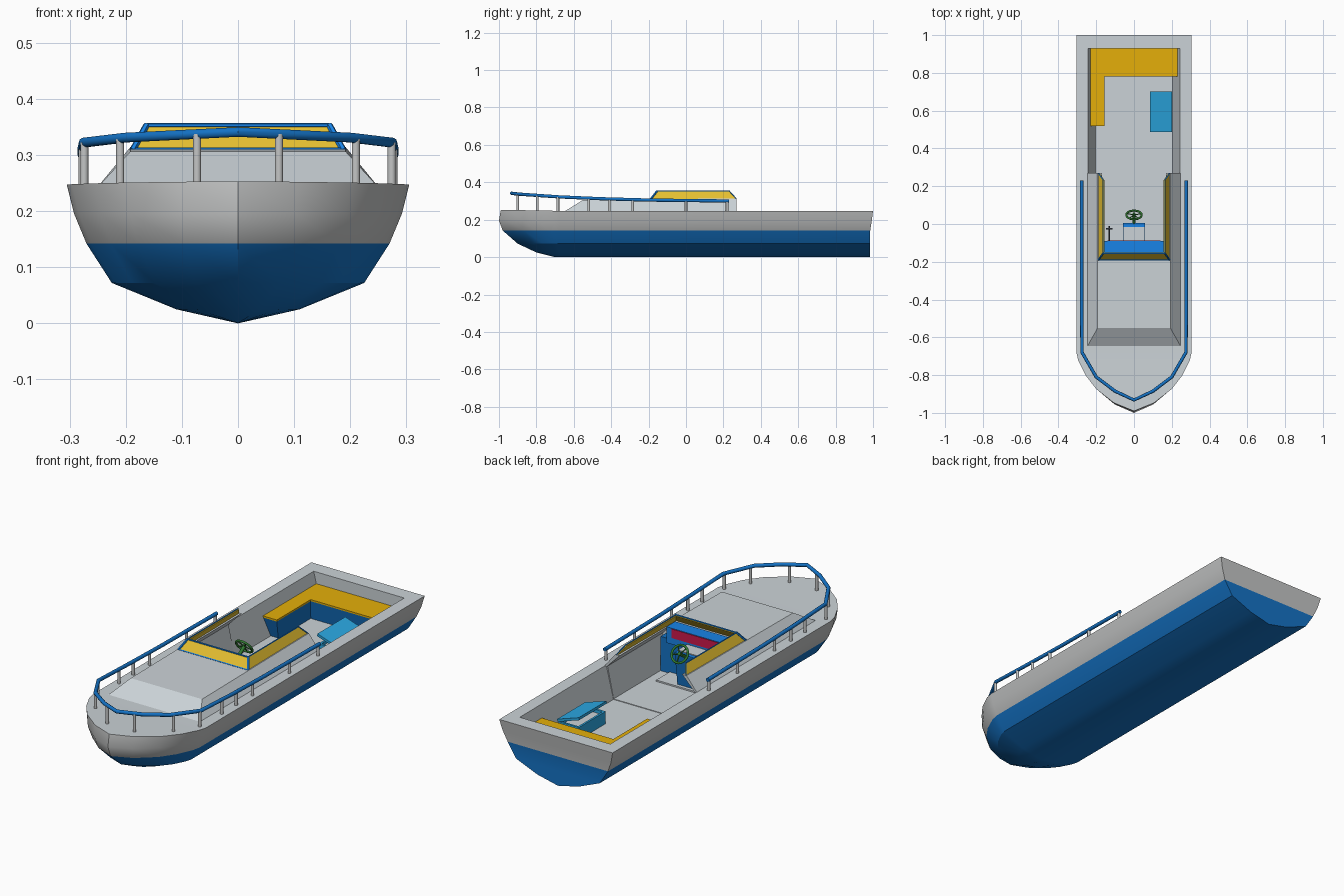
import bpy, bmesh, math
from mathutils import Vector

if "Cube" in bpy.data.objects:
    bpy.data.objects.remove(bpy.data.objects["Cube"])

def mat(name, c):
    m = bpy.data.materials.new(name)
    m.diffuse_color = (*c, 1)
    m.use_nodes = True
    m.node_tree.nodes["Principled BSDF"].inputs["Base Color"].default_value = m.diffuse_color
    return m

GREY = mat("grey", (.55, .56, .56))
DECK = mat("deck grey", (.60, .65, .68))
BLUE = mat("hull blue", (.007, .17, .56))
BRIGHT = mat("bright blue", (.01, .25, .87))
GLASS = mat("yellow glass", (.78, .52, .03))
CUSHION = mat("amber cushion", (.78, .43, .003))
SKY = mat("light blue", (.025, .40, .78))
RED = mat("crimson", (.60, .01, .07))
GREEN = mat("green", (.03, .20, .03))
DARK = mat("dark grey", (.04, .05, .07))

def finish(name, bm, mats, smooth=None):
    bmesh.ops.remove_doubles(bm, verts=bm.verts, dist=1e-5)
    bmesh.ops.recalc_face_normals(bm, faces=bm.faces)
    me = bpy.data.meshes.new(name)
    bm.to_mesh(me)
    bm.free()
    ob = bpy.data.objects.new(name, me)
    bpy.context.collection.objects.link(ob)
    for m in mats:
        me.materials.append(m)
    if smooth:
        bpy.ops.object.select_all(action='DESELECT')
        ob.select_set(True)
        bpy.context.view_layer.objects.active = ob
        bpy.ops.object.shade_smooth_by_angle(angle=math.radians(smooth))
    return ob

def hexa(name, low, high, mats, index=0):
    """Solid between two four-cornered loops."""
    bm = bmesh.new()
    a = [bm.verts.new(p) for p in low]
    b = [bm.verts.new(p) for p in high]
    bm.faces.new(a)
    bm.faces.new(b)
    for i in range(4):
        j = (i + 1) % 4
        bm.faces.new((a[i], a[j], b[j], b[i]))
    for f in bm.faces:
        f.material_index = index
    return finish(name, bm, mats if isinstance(mats, list) else [mats])

def rect(x0, x1, y0, y1, z, z2=None):
    z2 = z if z2 is None else z2
    return [(x0, y0, z), (x1, y0, z), (x1, y1, z2), (x0, y1, z2)]

def box(name, x0, x1, y0, y1, z0, z1, m):
    return hexa(name, rect(x0, x1, y0, y1, z0), rect(x0, x1, y0, y1, z1), m)

def slab(name, pts, offset, m):
    o = Vector(offset)
    return hexa(name, pts, [Vector(p) + o for p in pts], m)

def rod(name, a, b, r, m, sides=10):
    a, b = Vector(a), Vector(b)
    bm = bmesh.new()
    bmesh.ops.create_cone(bm, cap_ends=True, segments=sides, radius1=r, radius2=r, depth=(b - a).length)
    q = (b - a).to_track_quat('Z', 'Y')
    for v in bm.verts:
        v.co = q @ v.co + (a + b) / 2
    return finish(name, bm, [m], 50)

def sweep(name, pts, r, m, sides=10):
    """Round tube along a path."""
    pts = [Vector(p) for p in pts]
    n = len(pts)
    bm = bmesh.new()
    rings = []
    for i, p in enumerate(pts):
        t = (pts[min(i + 1, n - 1)] - pts[max(i - 1, 0)]).normalized()
        s = t.cross(Vector((0, 0, 1))).normalized()
        u = s.cross(t)
        rings.append([bm.verts.new(p + r * (s * math.cos(k * math.tau / sides) + u * math.sin(k * math.tau / sides)))
                      for k in range(sides)])
    for a, b in zip(rings, rings[1:]):
        for k in range(sides):
            l = (k + 1) % sides
            bm.faces.new((a[k], a[l], b[l], b[k]))
    bm.faces.new(rings[0])
    bm.faces.new(rings[-1])
    return finish(name, bm, [m], 40)

# Hull: horizontal outlines lofted from keel to deck (z, half width, bow y, stern y)
LEVELS = [(0, 0, -.70, .985), (.025, .11, -.80, .985), (.072, .225, -.90, .985),
          (.142, .27, -.98, .985), (.195, .292, -1.0, .993), (.247, .305, -.99, 1.0)]
BOW = [(1, 0), (.97, .13), (.84, .39), (.66, .62), (.35, .86), (0, 1)]
bm = bmesh.new()
rings = []
for z, w, bow, stern in LEVELS:
    half = [(w, stern)] + [(w * u, -.68 + (bow + .68) * t) for u, t in BOW]
    full = half + [(-x, y) for x, y in half[-2::-1]]
    rings.append([bm.verts.new((x, y, z + (.006 * max(0, (-y - .67) / .32) if z > .24 else 0))) for x, y in full])
n = len(rings[0])
for i, (a, b) in enumerate(zip(rings, rings[1:])):
    for k in range(n):
        l = (k + 1) % n      # the last face closes the transom
        if i == 0 and k == n - 1:
            f = bm.faces.new((a[k], b[l], b[k]))
        else:
            f = bm.faces.new((a[k], a[l], b[l], b[k]))
        f.material_index = 1 if i < 3 else 0
top = rings[-1]
for k in range(n // 2):
    j = n - 1 - k
    f = bm.faces.new([top[k], top[k + 1], top[j - 1], top[j]] if k + 1 != j - 1 else [top[k], top[k + 1], top[j]])
    f.material_index = 2
HULL = [GREY, BLUE, DECK]
hull = finish("hull", bm, HULL, 28)

# Cabin with a sloped front and sides
cabin = hexa("cabin", rect(-.256, .256, -.663, .27, .236),
             rect(-.192, .192, -.55, .27, .306, .314), DECK)

# Cockpit and helm openings
well = hexa("well_cutter", rect(-.205, .205, .265, .93, .09), rect(-.247, .247, .265, .93, .26), HULL, 2)
helm = hexa("helm_cutter", rect(-.204, .204, -.157, .28, .093), rect(-.238, .238, -.157, .28, .251), HULL, 2)
roof = hexa("roof_cutter", rect(-.25, .25, -.157, .30, .23), rect(-.143, .143, -.157, .30, .34), DECK)

def cut(ob, cutter):
    md = ob.modifiers.new("cut", 'BOOLEAN')
    md.operation = 'DIFFERENCE'
    md.solver = 'EXACT'
    md.object = cutter
    bpy.context.view_layer.objects.active = ob
    bpy.ops.object.modifier_apply(modifier=md.name)

cut(hull, well)
cut(hull, helm)
cut(cabin, roof)
for c in (well, helm, roof):
    bpy.data.objects.remove(c)

# Windscreen: tinted panes and a blue frame
def wp(s, i):
    return [(s * .188, -.19, .308), (s * .163, -.155, .353), (s * .163, .232, .353), (s * .188, .268, .313)][i]
slab("front_pane", [wp(-1, 0), wp(1, 0), wp(1, 1), wp(-1, 1)], (0, .006, -.003), GLASS)
rod("front_frame_bottom", wp(-1, 0), wp(1, 0), .005, BRIGHT, 6)
rod("front_frame_top", wp(-1, 1), wp(1, 1), .004, BRIGHT, 6)
for s, side in ((-1, "left"), (1, "right")):
    slab(side + "_pane", [wp(s, i) for i in range(4)], (-s * .006, 0, -.003), GLASS)
    rod(side + "_frame_corner", wp(s, 0), wp(s, 1), .006, BRIGHT, 6)
    a, b = Vector(wp(s, 1)), Vector(wp(s, 2))
    rod(side + "_frame_top", a, b, .003, BRIGHT, 6)
    rod(side + "_frame_rear", b, wp(s, 3), .003, BRIGHT, 6)

# Dashboard, bulkhead and console
box("bulkhead", -.203, .203, -.159, -.095, .088, .26, BLUE)
box("dashboard", -.168, .168, -.157, -.09, .24, .318, BRIGHT)
box("dash_panel", -.14, .14, -.09, -.087, .272, .316, RED)
hexa("console", rect(-.052, .052, -.095, -.01, .09), rect(-.058, .058, -.095, .004, .255), BLUE)
box("console_top", -.058, .058, -.09, .004, .255, .259, BRIGHT)
box("console_dial_plate", -.056, .056, -.088, -.016, .259, .263, DECK)
box("floor_step", -.155, .155, -.095, .008, .088, .1, DECK)
rod("throttle_lever", (-.13, -.09, .25), (-.13, -.01, .255), .004, DARK, 8)
rod("throttle_grip", (-.147, -.025, .257), (-.113, -.025, .257), .005, DARK, 8)

# Steering wheel, tilted towards the helmsman
C, tilt = Vector((0, .048, .283)), math.radians(56)
def on_wheel(a, r):
    x, y = r * math.cos(a), r * math.sin(a)
    return C + Vector((x, y * math.cos(tilt), -y * math.sin(tilt)))
bm = bmesh.new()
grid = []
nrm = Vector((0, math.sin(tilt), math.cos(tilt)))
for i in range(24):
    grid.append([bm.verts.new(on_wheel(i * math.tau / 24, .041 + .0055 * math.cos(b)) + nrm * .0055 * math.sin(b))
                 for b in (k * math.tau / 8 for k in range(8))])
for i in range(24):
    for k in range(8):
        p, q, l = grid[i], grid[(i + 1) % 24], (k + 1) % 8
        bm.faces.new((p[k], q[k], q[l], p[l]))
finish("steering_wheel", bm, [GREEN], 60)
for i in range(5):
    rod("wheel_spoke", C, on_wheel(i * math.tau / 5 + .3, .04), .003, GREEN, 6)
rod("wheel_shaft", C + Vector((0, .006, .004)), (0, -.015, .24), .008, GREEN, 8)

# L-shaped bench in the stern
box("rear_cushion", -.232, .235, .78, .93, .182, .19, CUSHION)
box("side_cushion", -.232, -.155, .52, .78, .182, .19, CUSHION)
hexa("rear_bench", rect(-.205, .205, .795, .93, .088), rect(-.228, .23, .781, .93, .182), BLUE)
hexa("side_bench", rect(-.205, -.165, .545, .80, .088), rect(-.228, -.156, .521, .80, .182), BLUE)

# Cool box with a lid ajar
X0, X1, Y0, Y1 = .088, .197, .492, .698
for nm, r in (("left", (X0, X0 + .01, Y0, Y1)), ("right", (X1 - .01, X1, Y0, Y1)),
              ("front", (X0, X1, Y0, Y0 + .01)), ("rear", (X0, X1, Y1 - .01, Y1))):
    box("cool_box_" + nm, *r, .088, .15, SKY)
box("cool_box_inside", X0 + .01, X1 - .01, Y0 + .01, Y1 - .01, .088, .135, DECK)
slab("cool_box_lid", [(X1 + .003, Y0 - .004, .15), (X1 + .003, Y1 + .004, .15),
                      (X0 - .004, Y1 + .004, .188), (X0 - .004, Y0 - .004, .188)], (.002, 0, .012), SKY)

# Hand rail and posts
half = [(.277, .23, .300), (.277, -.2, .305), (.277, -.45, .312), (.275, -.68, .322),
        (.2, -.81, .331), (.1, -.885, .336)]
sweep("hand_rail", half + [(0, -.932, .341)] + [(-x, y, z) for x, y, z in half[::-1]], .009, BLUE)
POSTS = [(.277, .22, .3), (.277, 0, .303), (.277, -.285, .307), (.277, -.41, .311), (.277, -.52, .315),
         (.274, -.685, .322), (.21, -.795, .33), (.073, -.9, .337)]
for x, y, z in POSTS:
    for s in (-1, 1):
        rod("rail_post", (s * x, y, .24), (s * x, y, z), .0075, GREY)
